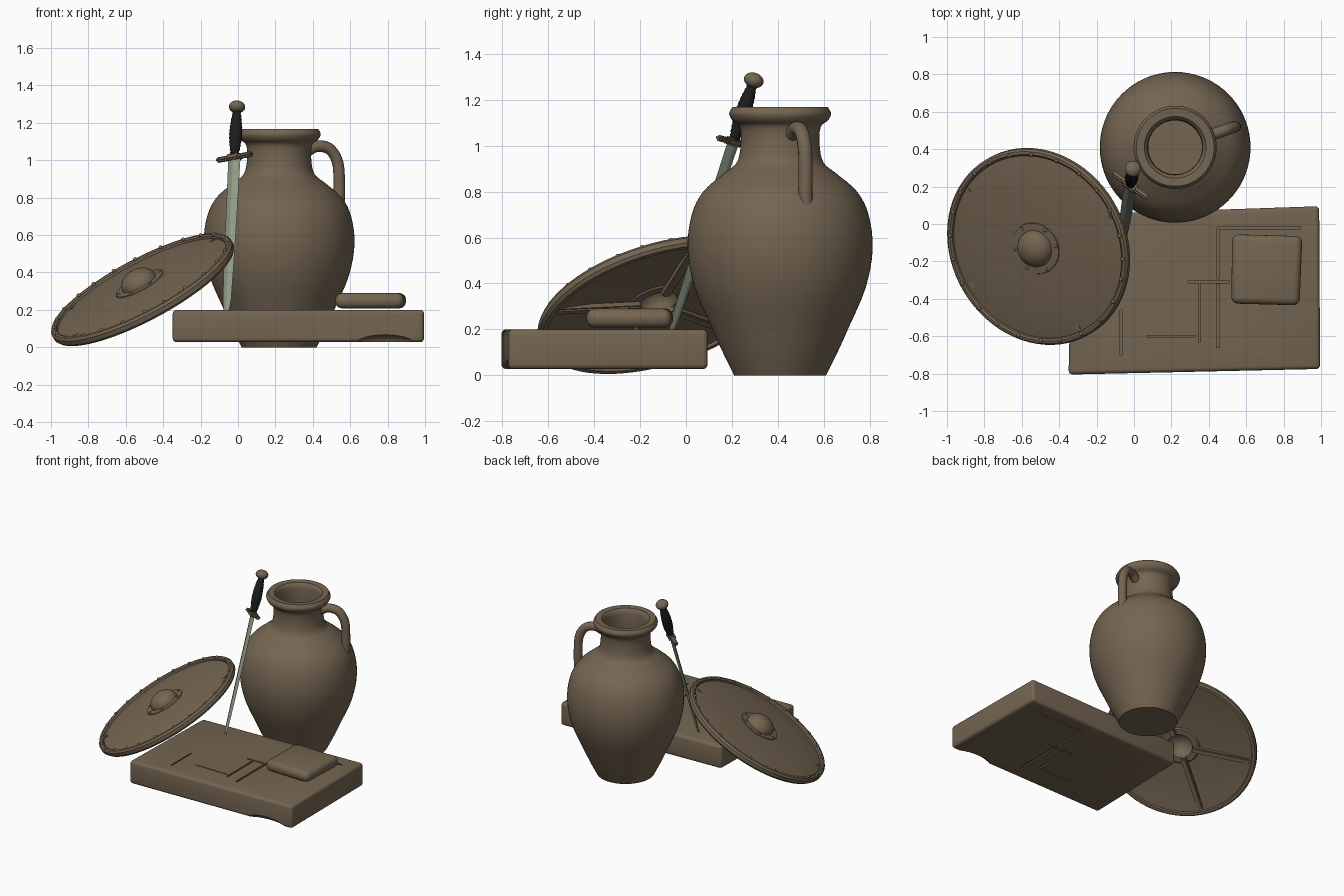
import bpy, bmesh, math, random
from mathutils import Vector, Matrix

if "Cube" in bpy.data.objects:
    bpy.data.objects.remove(bpy.data.objects["Cube"])

random.seed(4)

def mat(name, col):
    m = bpy.data.materials.new(name)
    m.diffuse_color = (*col, 1)
    m.use_nodes = True
    m.node_tree.nodes["Principled BSDF"].inputs["Base Color"].default_value = m.diffuse_color
    return m

BROWN = mat("weathered brown", (0.175, 0.130, 0.083))
STEEL = mat("pale grey green", (0.29, 0.33, 0.245))
BLACK = mat("black leather", (0.012, 0.012, 0.013))

def finish(bm, name, m, matrix=Matrix(), angle=35):
    bmesh.ops.recalc_face_normals(bm, faces=bm.faces)
    me = bpy.data.meshes.new(name)
    bm.to_mesh(me)
    bm.free()
    ob = bpy.data.objects.new(name, me)
    bpy.context.collection.objects.link(ob)
    me.materials.append(m)
    ob.matrix_world = matrix
    smooth(ob, angle)
    return ob

def smooth(ob, angle=35):
    bpy.ops.object.select_all(action='DESELECT')
    ob.select_set(True)
    bpy.context.view_layer.objects.active = ob
    bpy.ops.object.shade_smooth_by_angle(angle=math.radians(angle))

def spline(pts, n=4):
    # Catmull-Rom through the profile points
    p = [Vector(q) for q in pts]
    p = [2 * p[0] - p[1]] + p + [2 * p[-1] - p[-2]]
    out = []
    for i in range(1, len(p) - 2):
        a, b, c, d = p[i - 1:i + 3]
        for k in range(n):
            t = k / n
            out.append(0.5 * (2 * b + (c - a) * t + (2 * a - 5 * b + 4 * c - d) * t * t
                              + (3 * b - a - 3 * c + d) * t ** 3))
    return out + [p[-2]]

def lathe(name, prof, m, matrix=Matrix(), sides=64, angle=35):
    bm = bmesh.new()
    vs = [bm.verts.new((max(r, 0), 0, z)) for r, z in prof]
    es = [bm.edges.new(e) for e in zip(vs, vs[1:])]
    bmesh.ops.spin(bm, geom=vs + es, cent=(0, 0, 0), axis=(0, 0, 1),
                   angle=2 * math.pi, steps=sides, use_merge=False)
    bmesh.ops.remove_doubles(bm, verts=bm.verts, dist=1e-5)
    return finish(bm, name, m, matrix, angle)

def box(bm, c, s, rot=0.0):
    M = Matrix.Translation(c) @ Matrix.Rotation(rot, 4, 'Z') @ Matrix.Diagonal((*s, 1))
    bmesh.ops.create_cube(bm, size=1, matrix=M)

def rounded_block(name, corners, z0, z1, bevel, cuts=4):
    bm = bmesh.new()
    f = bm.faces.new([bm.verts.new((x, y, z0)) for x, y in corners])
    r = bmesh.ops.extrude_face_region(bm, geom=[f])
    for v in r['geom']:
        if isinstance(v, bmesh.types.BMVert):
            v.co.z = z1
    bmesh.ops.bevel(bm, geom=bm.edges[:], offset=bevel, segments=cuts,
                    affect='EDGES', profile=0.5)
    return finish(bm, name, BROWN)

# ---- vase
VX, VY = 0.22, 0.41
outer = spline([(0.20, 0), (0.245, 0.09), (0.295, 0.2), (0.372, 0.38), (0.403, 0.55),
                (0.385, 0.70), (0.335, 0.80), (0.25, 0.875), (0.19, 0.925), (0.172, 1.0),
                (0.176, 1.08), (0.208, 1.11), (0.222, 1.14), (0.208, 1.168)])
inner = spline([(0.165, 1.165), (0.148, 1.13), (0.145, 1.0), (0.165, 0.92), (0.30, 0.80),
                (0.37, 0.56), (0.30, 0.25), (0.18, 0.04)])
lathe("vase", [(0, 0)] + [tuple(p) for p in outer + inner] + [(0, 0.04)], BROWN,
      Matrix.Translation((VX, VY, 0)), 72, 40)

# ---- vase handle
cu = bpy.data.curves.new("vase_handle", 'CURVE')
cu.dimensions = '3D'
cu.bevel_depth = 0.031
cu.bevel_resolution = 4
cu.use_fill_caps = True
path = spline([(0.16, 1.05), (0.215, 1.075), (0.285, 1.06), (0.33, 0.99), (0.34, 0.88), (0.338, 0.745)], 6)
sp = cu.splines.new('POLY')
sp.points.add(len(path) - 1)
a = math.radians(19)
for q, p in zip(sp.points, path):
    q.co = (VX + p[0] * math.cos(a), VY + p[0] * math.sin(a), p[1], 1)
handle = bpy.data.objects.new("vase_handle", cu)
bpy.context.collection.objects.link(handle)
bpy.ops.object.select_all(action='DESELECT')
handle.select_set(True)
bpy.context.view_layer.objects.active = handle
bpy.ops.object.convert(target='MESH')
handle.data.materials.clear()
handle.data.materials.append(BROWN)
smooth(handle, 50)

# ---- stone slab with carved grooves and a chipped front edge
slab = rounded_block("stone_slab", [(-0.35, -0.805), (0.995, -0.775), (0.99, 0.095), (-0.33, 0.05)],
                     0.027, 0.2, 0.022)
bm = bmesh.new()
grooves = [(0.67, -0.02, 0.44, 0.012), (0.45, -0.16, 0.012, 0.27), (0.45, -0.49, 0.016, 0.34),
           (0.35, -0.47, 0.012, 0.32), (0.40, -0.31, 0.22, 0.010), (-0.07, -0.58, 0.010, 0.24),
           (0.20, -0.60, 0.26, 0.007)]
for x, y, sx, sy in grooves:
    for z in (0.2, 0.027):
        box(bm, (x, y, z), (sx, sy, 0.02))
M = Matrix.Translation((0.79, -0.80, 0.015)) @ Matrix.Diagonal((0.17, 0.07, 0.055, 1))
bmesh.ops.create_icosphere(bm, subdivisions=3, radius=1, matrix=M)
cutter = finish(bm, "slab_cutter", BROWN)
cutter.hide_render = True
mod = slab.modifiers.new("carve", 'BOOLEAN')
mod.operation = 'DIFFERENCE'
mod.solver = 'EXACT'
mod.use_self = True
mod.object = cutter
bpy.context.view_layer.objects.active = slab
bpy.ops.object.modifier_apply(modifier="carve")
bpy.data.objects.remove(cutter)
smooth(slab, 30)

# ---- small stone on the slab
rounded_block("small_stone", [(0.52, -0.425), (0.885, -0.435), (0.90, -0.065), (0.525, -0.055)],
              0.208, 0.29, 0.036)

# ---- shield, leaning on the slab
n = Vector((-0.455, -0.266, 0.85)).normalized()
xa = (Vector((1, 0, 0)) - n * n.x).normalized()
ya = n.cross(xa)
S = Matrix((xa, ya, n)).transposed().to_4x4()
S.translation = (-0.51, -0.12, 0.308)
boss_out = [(0.1 * math.sin(t), 0.042 + 0.075 * math.cos(t)) for t in
            [i * math.pi / 16 for i in range(9)]]
boss_in = [(0.085 * math.sin(t), 0.022 + 0.068 * math.cos(t)) for t in
           [i * math.pi / 16 for i in range(8, -1, -1)]]
prof = boss_out + [(0.14, 0.041), (0.142, 0.036), (0.3, 0.031), (0.42, 0.021), (0.505, 0.008),
                   (0.508, 0.02), (0.518, 0.027), (0.533, 0.025), (0.543, 0.012), (0.543, -0.012),
                   (0.533, -0.025), (0.512, -0.025), (0.508, -0.012), (0.42, 0.0), (0.3, 0.01),
                   (0.14, 0.016), (0.13, 0.008), (0.09, 0.008)] + boss_in
lathe("shield", prof, BROWN, S, 72, 35)

# ---- rivets along the rim and around the boss
bm = bmesh.new()
for count, rad, h, size in ((24, 0.518, 0.026, 0.011), (6, 0.125, 0.041, 0.009)):
    for i in range(count):
        t = 2 * math.pi * (i + 0.25 * random.random()) / count
        M = Matrix.Translation((rad * math.cos(t), rad * math.sin(t), h))
        bmesh.ops.create_icosphere(bm, subdivisions=2, radius=size, matrix=M)
finish(bm, "shield_rivets", BROWN, S, 60)

# ---- struts behind the shield
bm = bmesh.new()
for deg in (28, 149, 214, 300):
    t = math.radians(deg)
    box(bm, (0.295 * math.cos(t), 0.295 * math.sin(t), -0.002), (0.41, 0.04, 0.034), t)
bmesh.ops.bevel(bm, geom=bm.edges[:], offset=0.007, segments=2, affect='EDGES')
finish(bm, "shield_struts", BROWN, S)

# ---- sword frame: local z along the blade, local x across its width
tip, top = Vector((-0.062, -0.065, 0.19)), Vector((-0.005, 0.295, 1.285))
z = (top - tip).normalized()
L = (top - tip).length
x = Vector((0.78, -0.62, 0))
x = (x - z * x.dot(z)).normalized()
W = Matrix((x, z.cross(x), z)).transposed().to_4x4()
W.translation = tip
G = L * 0.755

# blade with diamond section
bm = bmesh.new()
rings = []
for h, w, d in ((0, 0.016, 0.005), (0.06, 0.028, 0.008), (0.3, 0.034, 0.010), (G, 0.041, 0.012)):
    rings.append([bm.verts.new(c) for c in ((w, 0, h), (0, d, h), (-w, 0, h), (0, -d, h))])
for r0, r1 in zip(rings, rings[1:]):
    for i in range(4):
        bm.faces.new((r0[i], r0[i - 1], r1[i - 1], r1[i]))
bm.faces.new(rings[0])
bm.faces.new(rings[-1])
finish(bm, "sword_blade", STEEL, W, 15)

# guard
bm = bmesh.new()
box(bm, (0, 0, G), (0.235, 0.032, 0.026))
box(bm, (0, 0, G), (0.085, 0.05, 0.034))
bmesh.ops.bevel(bm, geom=bm.edges[:], offset=0.008, segments=2, affect='EDGES')
finish(bm, "sword_guard", BROWN, W)

# ribbed grip
grip = [(0, G + 0.01)]
for i in range(25):
    t = i / 24
    r = 0.021 + 0.013 * math.sin(math.pi * min(1, t * 1.05)) + (0.0015 if i % 2 else -0.0015)
    grip.append((r, G + 0.012 + t * (L - G - 0.03)))
lathe("sword_grip", grip + [(0, L - 0.018)], BLACK, W, 20, 60)

# pommel
bm = bmesh.new()
bmesh.ops.create_uvsphere(bm, u_segments=24, v_segments=16, radius=1,
                          matrix=Matrix.Translation((0, 0, L)) @ Matrix.Diagonal((0.044, 0.044, 0.033, 1)))
finish(bm, "sword_pommel", BROWN, W, 60)
